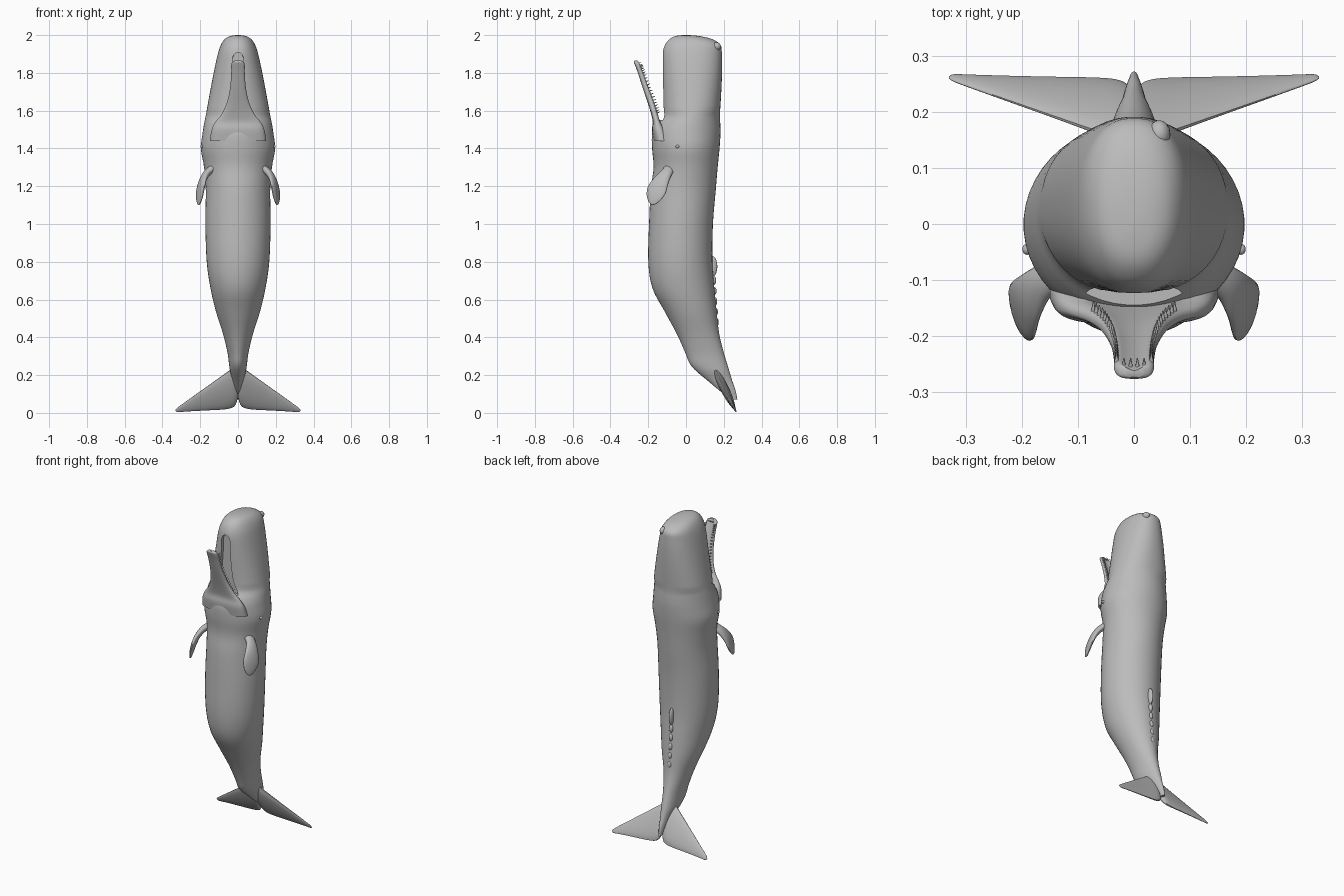
import bpy, bmesh, math
from mathutils import Vector

if "Cube" in bpy.data.objects:
    bpy.data.objects.remove(bpy.data.objects["Cube"])

grey = bpy.data.materials.new("whale grey")
grey.diffuse_color = (0.5, 0.5, 0.5, 1)
grey.use_nodes = True
grey.node_tree.nodes["Principled BSDF"].inputs["Base Color"].default_value = grey.diffuse_color


def smooth_table(rows, steps):
    """Catmull-Rom resampling of a table of sections."""
    out = []
    for i in range(len(rows) - 1):
        p = [rows[max(i - 1, 0)], rows[i], rows[i + 1], rows[min(i + 2, len(rows) - 1)]]
        for s in range(steps):
            t = s / steps
            out.append([0.5 * (2 * b + (c - a) * t + (2 * a - 5 * b + 4 * c - d) * t * t
                               + (3 * b - a - 3 * c + d) * t ** 3) for a, b, c, d in zip(*p)])
    return out + [list(rows[-1])]


def finish(bm, name, angle=50):
    bmesh.ops.recalc_face_normals(bm, faces=bm.faces)
    mesh = bpy.data.meshes.new(name)
    bm.to_mesh(mesh)
    bm.free()
    mesh.materials.append(grey)
    ob = bpy.data.objects.new(name, mesh)
    bpy.context.collection.objects.link(ob)
    shade(ob, angle)
    return ob


def shade(ob, angle=50):
    bpy.ops.object.select_all(action='DESELECT')
    ob.select_set(True)
    bpy.context.view_layer.objects.active = ob
    bpy.ops.object.shade_smooth_by_angle(angle=math.radians(angle))


def loft(name, rings, angle=50):
    bm = bmesh.new()
    vs = [[bm.verts.new(p) for p in r] for r in rings]
    n = len(vs[0])
    for a, b in zip(vs, vs[1:]):
        for i in range(n):
            j = (i + 1) % n
            bm.faces.new((a[i], a[j], b[j], b[i]))
    bm.faces.new(vs[0])
    bm.faces.new(vs[-1])
    return finish(bm, name, angle)


def oval(center, u, v, n=20, power=1.0):
    """Superellipse ring around center with half axes u and v."""
    pts = []
    for i in range(n):
        a = 2 * math.pi * (i + 0.5) / n
        c, s = math.cos(a), math.sin(a)
        c, s = (math.copysign(abs(k) ** power, k) for k in (c, s))
        pts.append(Vector(center) + Vector(u) * c + Vector(v) * s)
    return pts


def blob(name, loc, size):
    bm = bmesh.new()
    bmesh.ops.create_uvsphere(bm, u_segments=16, v_segments=10, radius=1)
    for v in bm.verts:
        v.co = Vector(loc) + Vector([c * s for c, s in zip(v.co, size)])
    return finish(bm, name)


# body: height, half width, belly y, back y
BODY = [(0.07, 0.008, 0.240, 0.272), (0.12, 0.018, 0.175, 0.262), (0.17, 0.028, 0.115, 0.245),
        (0.22, 0.042, 0.055, 0.230), (0.26, 0.048, 0.020, 0.218), (0.32, 0.056, -0.005, 0.200),
        (0.42, 0.080, -0.050, 0.176), (0.54, 0.118, -0.115, 0.162), (0.66, 0.146, -0.178, 0.150),
        (0.80, 0.166, -0.200, 0.140), (1.00, 0.173, -0.196, 0.143), (1.18, 0.171, -0.187, 0.158),
        (1.30, 0.180, -0.172, 0.168), (1.40, 0.197, -0.180, 0.178), (1.48, 0.188, -0.180, 0.183),
        (1.53, 0.180, -0.160, 0.182), (1.58, 0.170, -0.128, 0.180), (1.68, 0.152, -0.124, 0.186),
        (1.80, 0.129, -0.125, 0.191), (1.90, 0.107, -0.124, 0.190), (1.95, 0.090, -0.110, 0.182),
        (1.98, 0.069, -0.085, 0.135), (1.995, 0.042, -0.055, 0.070), (2.0, 0.010, -0.015, 0.015)]
rings = []
for z, w, f, b in smooth_table(BODY, 4):
    power = 0.9 if z > 1.6 else 1.0
    rings.append(oval((0, (f + b) / 2, z), (w, 0, 0), (0, (b - f) / 2, 0), 48, power))
body = loft("body", rings)

# palate trough cut into the underside of the head
trough = smooth_table([(1.55, 0.100), (1.62, 0.062), (1.70, 0.045), (1.80, 0.036),
                       (1.87, 0.034), (1.895, 0.025), (1.908, 0.008)], 4)
cutter = loft("palate_cutter", [[(-w, -0.3, z), (w, -0.3, z), (w * 0.85, -0.102, z),
                                 (-w * 0.85, -0.102, z)] for z, w in trough])
cut = body.modifiers.new("palate", 'BOOLEAN')
cut.operation, cut.solver, cut.object = 'DIFFERENCE', 'EXACT', cutter
bpy.context.view_layer.objects.active = body
bpy.ops.object.modifier_apply(modifier="palate")
bpy.data.objects.remove(cutter)
shade(body, 40)

# lower jaw: height, half width, outer y, inner rim y
JAW = [(1.44, 0.150, -0.172, -0.08), (1.50, 0.140, -0.180, -0.105), (1.54, 0.120, -0.176, -0.130),
       (1.58, 0.088, -0.184, -0.144), (1.64, 0.060, -0.202, -0.163), (1.72, 0.042, -0.229, -0.193),
       (1.80, 0.036, -0.255, -0.223), (1.84, 0.036, -0.270, -0.238), (1.857, 0.031, -0.276, -0.247),
       (1.865, 0.016, -0.273, -0.255)]
rings = []
for z, w, f, b in smooth_table(JAW, 4):
    ring = oval((0, (f + b) / 2, z), (w, 0, 0), (0, (b - f) / 2, 0), 32, 0.75)
    for p in ring:  # hollow the tongue side
        if p.y > (f + b) / 2:
            p.y -= 0.35 * (b - f) * max(0, 1 - (p.x / (w * 0.75)) ** 2)
    rings.append(ring)
loft("lower_jaw", rings)

# teeth along both rims and across the tip
bm = bmesh.new()


def tooth(x, y, z):
    tip = Vector((0, 0.93, 0.37))
    q = tip.to_track_quat('Z', 'Y').to_matrix().to_4x4()
    q.translation = Vector((x, y, z)) + tip * 0.006
    bmesh.ops.create_cone(bm, segments=8, radius1=0.0045, radius2=0.001, depth=0.02,
                          cap_ends=True, matrix=q)


rims = smooth_table(JAW[3:8], 5)[1:]
for z, w, f, b in rims:
    for side in (-1, 1):
        tooth(side * w * 0.86, b - 0.006, z)
for x in (-0.018, -0.006, 0.006, 0.018):
    tooth(x, -0.254, 1.85)
finish(bm, "teeth")

for side, tag in ((-1, "left"), (1, "right")):
    # tail fluke: x, leading edge z, trailing edge z, half thickness
    FLUKE = [(0.000, 0.250, 0.085, 0.020), (0.012, 0.245, 0.045, 0.022), (0.035, 0.232, 0.026, 0.022),
             (0.080, 0.200, 0.018, 0.018), (0.150, 0.150, 0.014, 0.013), (0.230, 0.093, 0.010, 0.009),
             (0.290, 0.050, 0.006, 0.006), (0.320, 0.028, 0.004, 0.004), (0.330, 0.017, 0.010, 0.001)]
    rings = []
    for x, top, low, t in smooth_table(FLUKE, 4):
        h = (top - low) / 2
        zc = (top + low) / 2
        rings.append(oval((side * x, 0.268 - 0.5 * zc, zc), (0, -0.5 * h, h),
                          (0, 0.9 * t, 0.45 * t), 20))
    loft(tag + "_fluke", rings)

    # flipper: centre path, half width, half thickness
    FLIPPER = [(0.130, -0.085, 1.295, 0.030, 0.022), (0.165, -0.105, 1.268, 0.032, 0.019),
               (0.188, -0.132, 1.228, 0.044, 0.016), (0.199, -0.155, 1.180, 0.054, 0.013),
               (0.203, -0.170, 1.140, 0.043, 0.010), (0.205, -0.178, 1.112, 0.022, 0.006),
               (0.206, -0.181, 1.102, 0.004, 0.002)]
    path = smooth_table(FLIPPER, 4)
    rings = []
    for i, (x, y, z, w, t) in enumerate(path):
        a, b = path[max(i - 1, 0)], path[min(i + 1, len(path) - 1)]
        tangent = (Vector(b[:3]) - Vector(a[:3])).normalized()
        wide = Vector((-0.38, -0.87, 0.32))
        wide = (wide - tangent * wide.dot(tangent) * 0.6).normalized()
        thick = tangent.cross(wide).normalized()
        ring = oval((x, y, z), wide * w, thick * t, 20)
        rings.append([(side * p.x, p.y, p.z) for p in ring])
    loft(tag + "_flipper", rings)

    # eye
    blob(tag + "_eye", (side * 0.191, -0.045, 1.41), (0.008, 0.010, 0.009))

# dorsal hump and the knuckles behind it
for z, y, h, r in ((0.775, 0.140, 0.055, 0.026), (0.70, 0.145, 0.025, 0.015), (0.645, 0.149, 0.022, 0.013),
                   (0.59, 0.154, 0.022, 0.011), (0.535, 0.159, 0.020, 0.010), (0.48, 0.165, 0.020, 0.008)):
    blob("dorsal_knuckle", (0, y, z), (0.013, r, h))

# blowhole lip, off centre on the crown
blob("blowhole", (0.045, 0.160, 1.940), (0.020, 0.025, 0.022))
